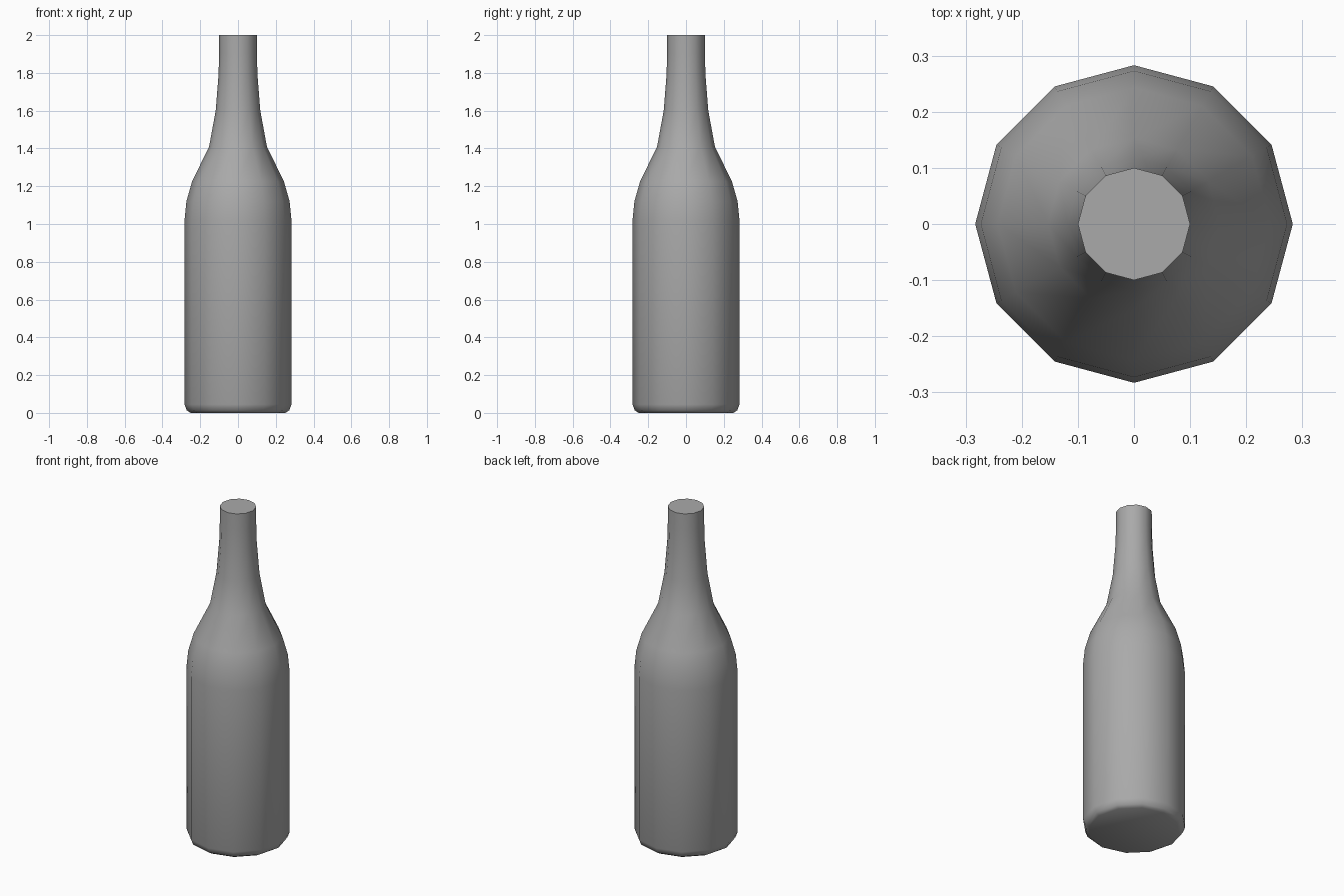
import bpy, bmesh, math

cube = bpy.data.objects.get("Cube")
if cube:
    bpy.data.objects.remove(cube, do_unlink=True)

SIDES = 12
# Bottle outline: (radius, height) from base to lip
PROFILE = [(0.25, 0.0), (0.271, 0.013), (0.283, 0.045), (0.283, 1.02),
           (0.273, 1.12), (0.243, 1.225), (0.153, 1.41), (0.118, 1.60),
           (0.103, 1.79), (0.10, 1.90), (0.10, 2.0)]

# Plain grey
grey = bpy.data.materials.new("grey")
grey.use_nodes = True
colour = (0.40, 0.40, 0.40, 1.0)
grey.diffuse_color = colour
grey.node_tree.nodes["Principled BSDF"].inputs["Base Color"].default_value = colour

# Rings of the bottle, joined by quads and closed at both ends
bm = bmesh.new()
rings = []
for r, z in PROFILE:
    rings.append([bm.verts.new((r * math.cos(2 * math.pi * i / SIDES),
                                r * math.sin(2 * math.pi * i / SIDES), z))
                  for i in range(SIDES)])
for low, high in zip(rings, rings[1:]):
    for i in range(SIDES):
        j = (i + 1) % SIDES
        bm.faces.new((low[i], low[j], high[j], high[i]))
bm.faces.new(rings[0][::-1])
bm.faces.new(rings[-1])

mesh = bpy.data.meshes.new("bottle")
bm.to_mesh(mesh)
bm.free()
mesh.materials.append(grey)
bottle = bpy.data.objects.new("bottle", mesh)
bpy.context.collection.objects.link(bottle)

# Smooth body with a sharp lip
bpy.ops.object.select_all(action='DESELECT')
bottle.select_set(True)
bpy.context.view_layer.objects.active = bottle
bpy.ops.object.shade_smooth_by_angle(angle=math.radians(60))
